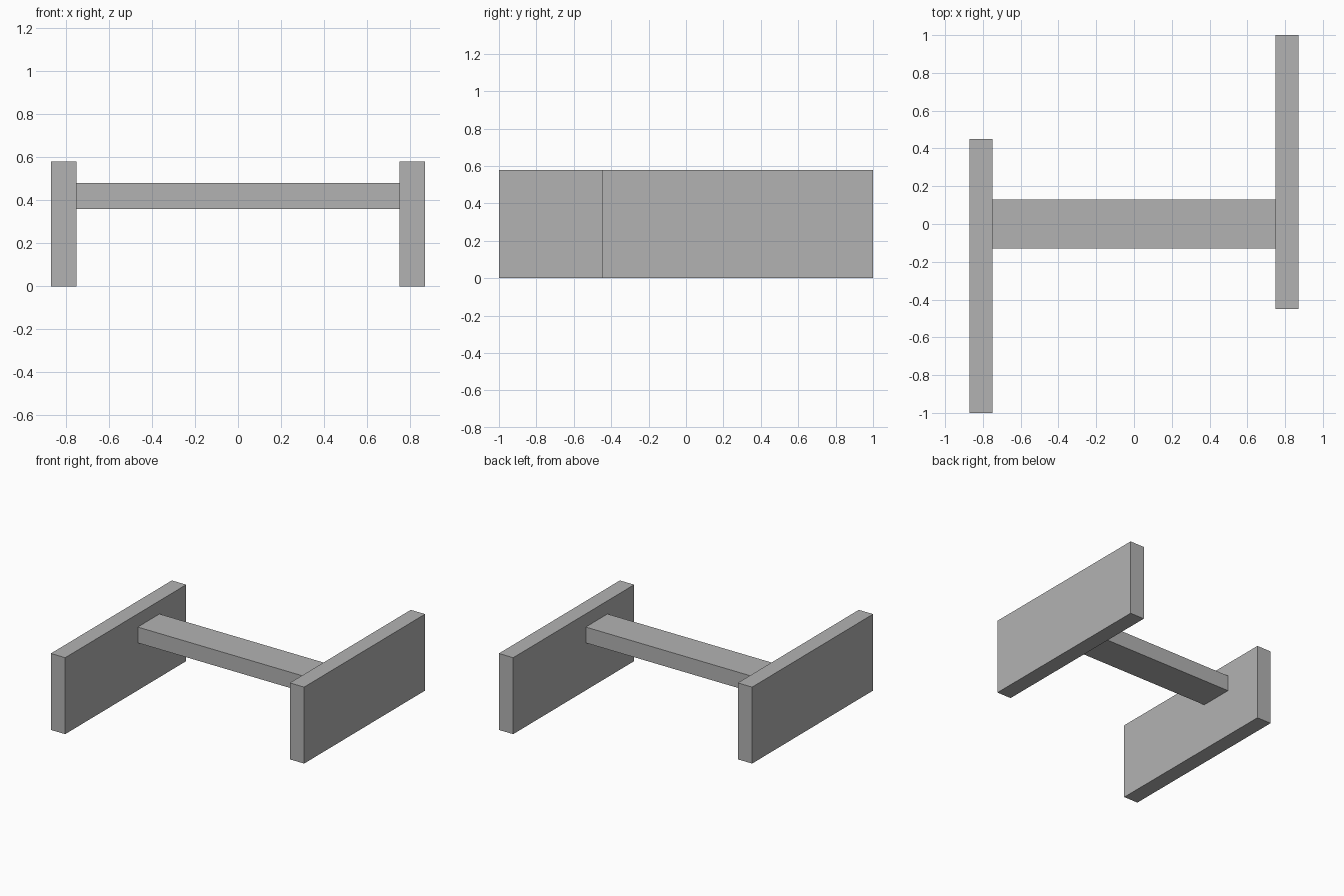
import bpy
from mathutils import Vector

cube = bpy.data.objects.get("Cube")
if cube:
    bpy.data.objects.remove(cube, do_unlink=True)

# Plain grey for every part
grey = bpy.data.materials.new("grey")
grey.use_nodes = True
colour = (0.45, 0.45, 0.45, 1)
grey.diffuse_color = colour
grey.node_tree.nodes["Principled BSDF"].inputs["Base Color"].default_value = colour


def box(name, low, high):
    """Add a flat-faced box spanning two opposite corners."""
    low, high = Vector(low), Vector(high)
    bpy.ops.mesh.primitive_cube_add(size=1, location=(low + high) / 2)
    obj = bpy.context.object
    obj.name = name
    obj.scale = high - low
    bpy.ops.object.transform_apply(location=False, rotation=False, scale=True)
    obj.data.materials.append(grey)
    return obj


INNER, OUTER = 0.75, 0.87
LONG, SHORT, HEIGHT = 1.0, 0.45, 0.58

# Upright side panels, staggered front to back
box("left_panel", (INNER, -SHORT, 0), (OUTER, LONG, HEIGHT))
box("right_panel", (-OUTER, -LONG, 0), (-INNER, SHORT, HEIGHT))

# Beam joining the panels
box("cross_beam", (-INNER, -0.13, 0.36), (INNER, 0.13, 0.48))
